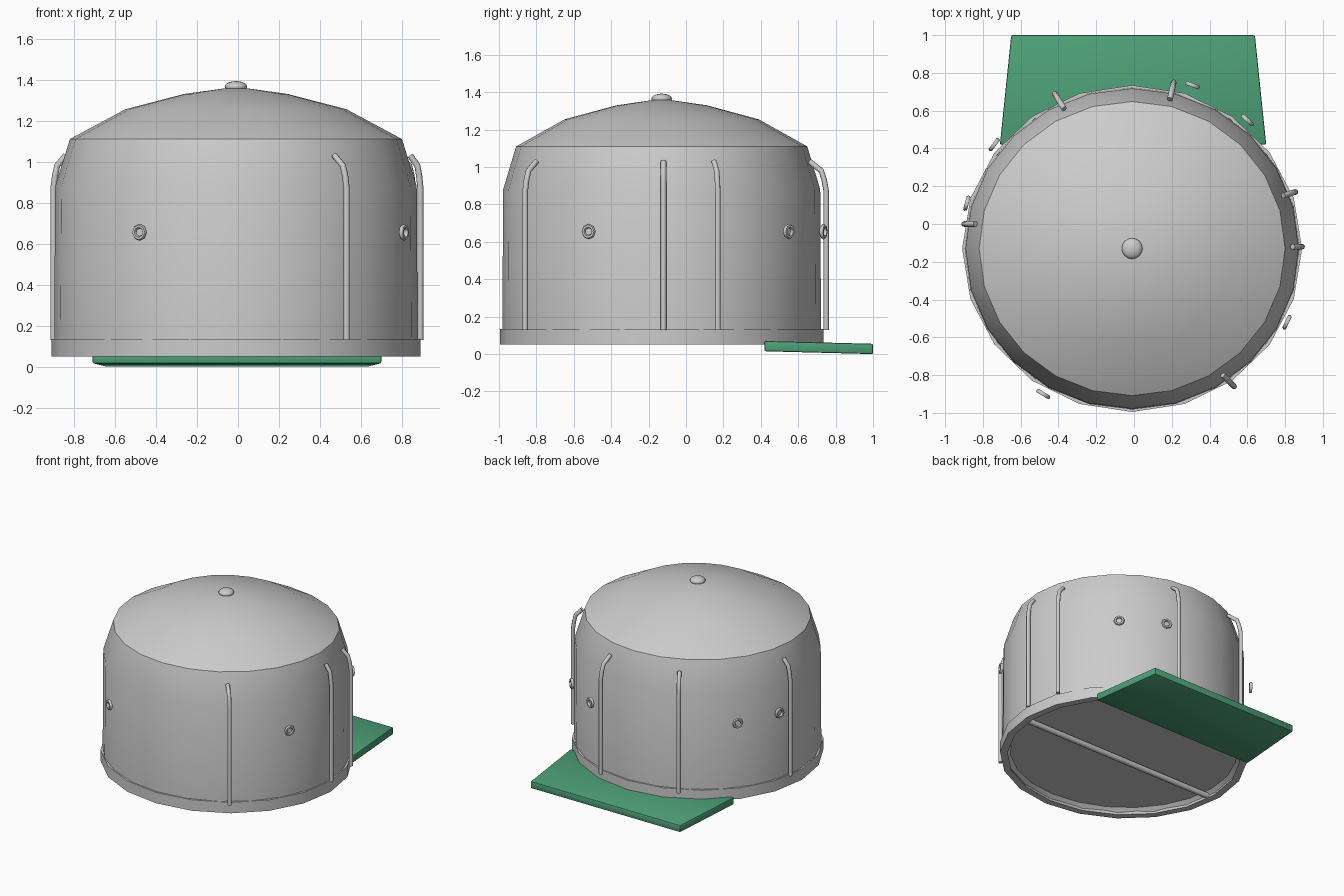
import bpy, bmesh, math
from mathutils import Vector

if "Cube" in bpy.data.objects:
    bpy.data.objects.remove(bpy.data.objects["Cube"])

CX, CY = -0.01, -0.13      # centre of the crown
RX, RY = 0.90, 0.865       # crown half widths


def material(name, rgb):
    m = bpy.data.materials.new(name)
    m.diffuse_color = (*rgb, 1)
    m.use_nodes = True
    m.node_tree.nodes["Principled BSDF"].inputs["Base Color"].default_value = m.diffuse_color
    return m


GREY = material("light grey", (0.60, 0.60, 0.60))
GREEN = material("green", (0.076, 0.352, 0.188))


def finish(name, bm, mat, angle=35):
    bmesh.ops.recalc_face_normals(bm, faces=bm.faces)
    me = bpy.data.meshes.new(name)
    bm.to_mesh(me)
    bm.free()
    ob = bpy.data.objects.new(name, me)
    bpy.context.collection.objects.link(ob)
    me.materials.append(mat)
    bpy.ops.object.select_all(action='DESELECT')
    ob.select_set(True)
    bpy.context.view_layer.objects.active = ob
    bpy.ops.object.shade_smooth_by_angle(angle=math.radians(angle))
    return ob


def lathe(name, profile, sides, mat, closed=False):
    """Spin (radius factor, z) points around the crown axis."""
    bm = bmesh.new()
    rings = []
    for r, z in profile:
        if r == 0:
            rings.append([bm.verts.new((CX, CY, z))] * sides)
            continue
        ring = []
        for i in range(sides):
            a = 2 * math.pi * i / sides
            ring.append(bm.verts.new((CX + RX * r * math.cos(a),
                                      CY + RY * r * math.sin(a), z)))
        rings.append(ring)
    pairs = list(zip(rings, rings[1:]))
    if closed:
        pairs.append((rings[-1], rings[0]))
    for lo, hi in pairs:
        for i in range(sides):
            j = (i + 1) % sides
            quad = [lo[i], lo[j], hi[j], hi[i]]
            bm.faces.new(list(dict.fromkeys(quad)))
    return finish(name, bm, mat)


def tube(name, points, radius, mat, sides=8):
    """Capped round tube along a few points lying in one vertical plane."""
    pts = [Vector(p) for p in points]
    side = (pts[-1] - pts[0]).cross(Vector((0, 0, 1)))
    side.normalize()
    bm = bmesh.new()
    rings = []
    for i, p in enumerate(pts):
        t = (pts[min(i + 1, len(pts) - 1)] - pts[max(i - 1, 0)]).normalized()
        n = side.cross(t).normalized()
        rings.append([bm.verts.new(p + radius * (math.cos(a) * side + math.sin(a) * n))
                      for a in (2 * math.pi * k / sides for k in range(sides))])
    for lo, hi in zip(rings, rings[1:]):
        for k in range(sides):
            m = (k + 1) % sides
            bm.faces.new((lo[k], lo[m], hi[m], hi[k]))
    bm.faces.new(rings[0])
    bm.faces.new(rings[-1])
    return finish(name, bm, mat, 50)


# Crown with a flat, slightly recessed underside
lathe("crown", [(0, 0.10), (0.92, 0.10), (0.985, 0.05), (0.985, 0.13), (0.98, 0.88),
                (0.90, 1.11), (0.60, 1.255), (0.28, 1.33), (0, 1.365)], 24, GREY)

# Band around the bottom edge
lathe("sweat_band", [(1.0, 0.05), (1.0, 0.135), (0.98, 0.135), (0.94, 0.05)],
      20, GREY, closed=True)

# Button on top
bm = bmesh.new()
bmesh.ops.create_uvsphere(bm, u_segments=16, v_segments=10, radius=0.055)
for v in bm.verts:
    v.co = Vector((CX + v.co.x, CY + v.co.y, 1.365 + v.co.z * 0.5))
finish("top_button", bm, GREY)

# Seam cords: outer foot and inner tip of each in plan
cords = [((0.53, -0.86), (0.47, -0.80)), ((0.89, -0.12), (0.84, -0.12)),
         ((0.855, 0.17), (0.79, 0.15)), ((0.21, 0.75), (0.19, 0.66)),
         ((-0.42, 0.69), (-0.37, 0.61)), ((-0.90, 0.0), (-0.84, 0.0))]
for (ox, oy), (ix, iy) in cords:
    path = []
    for f, z in [(0, 0.13), (0, 0.87), (0.12, 0.93), (0.3, 0.98), (1, 1.03)]:
        path.append((ox + (ix - ox) * f, oy + (iy - oy) * f, z))
    tube("seam_cord", path, 0.015, GREY)

# Eyelets: small rings facing outwards
for x, y in [(-0.48, -0.90), (0.81, -0.52), (0.60, 0.55),
             (0.31, 0.735), (-0.74, 0.42), (-0.885, 0.11)]:
    out = Vector((x - CX, y - CY, 0)).normalized()
    tan = Vector((-out.y, out.x, 0))
    up = Vector((0, 0, 1))
    centre = Vector((x, y, 0.655))
    bm = bmesh.new()
    grid = []
    for i in range(8):
        a = 2 * math.pi * i / 8
        d = math.cos(a) * tan + math.sin(a) * up
        grid.append([bm.verts.new(centre + d * (0.03 + 0.012 * math.cos(b))
                                  + out * 0.012 * math.sin(b))
                     for b in (2 * math.pi * k / 6 for k in range(6))])
    for i in range(8):
        g, h = grid[i], grid[(i + 1) % 8]
        for k in range(6):
            m = (k + 1) % 6
            bm.faces.new((g[k], h[k], h[m], g[m]))
    finish("eyelet", bm, GREY, 60)

# Bar across the underside
tube("inner_strap", [(-0.87, -0.2, 0.075), (0.85, -0.2, 0.0751)], 0.022, GREY)

# Visor: tapered plate, dipping slightly outwards
bm = bmesh.new()
bmesh.ops.create_cube(bm, size=1)
for v in bm.verts:
    outer, top = v.co.y > 0, v.co.z > 0
    half = 0.645 if outer else 0.705
    z = (0.055 if top else 0.0) if outer else (0.07 if top else 0.015)
    v.co = Vector((-0.005 + math.copysign(half, v.co.x), 1.0 if outer else 0.42, z))
bmesh.ops.bevel(bm, geom=bm.edges[:], offset=0.008, segments=2, affect='EDGES', profile=0.5)
finish("visor", bm, GREEN, 30)
